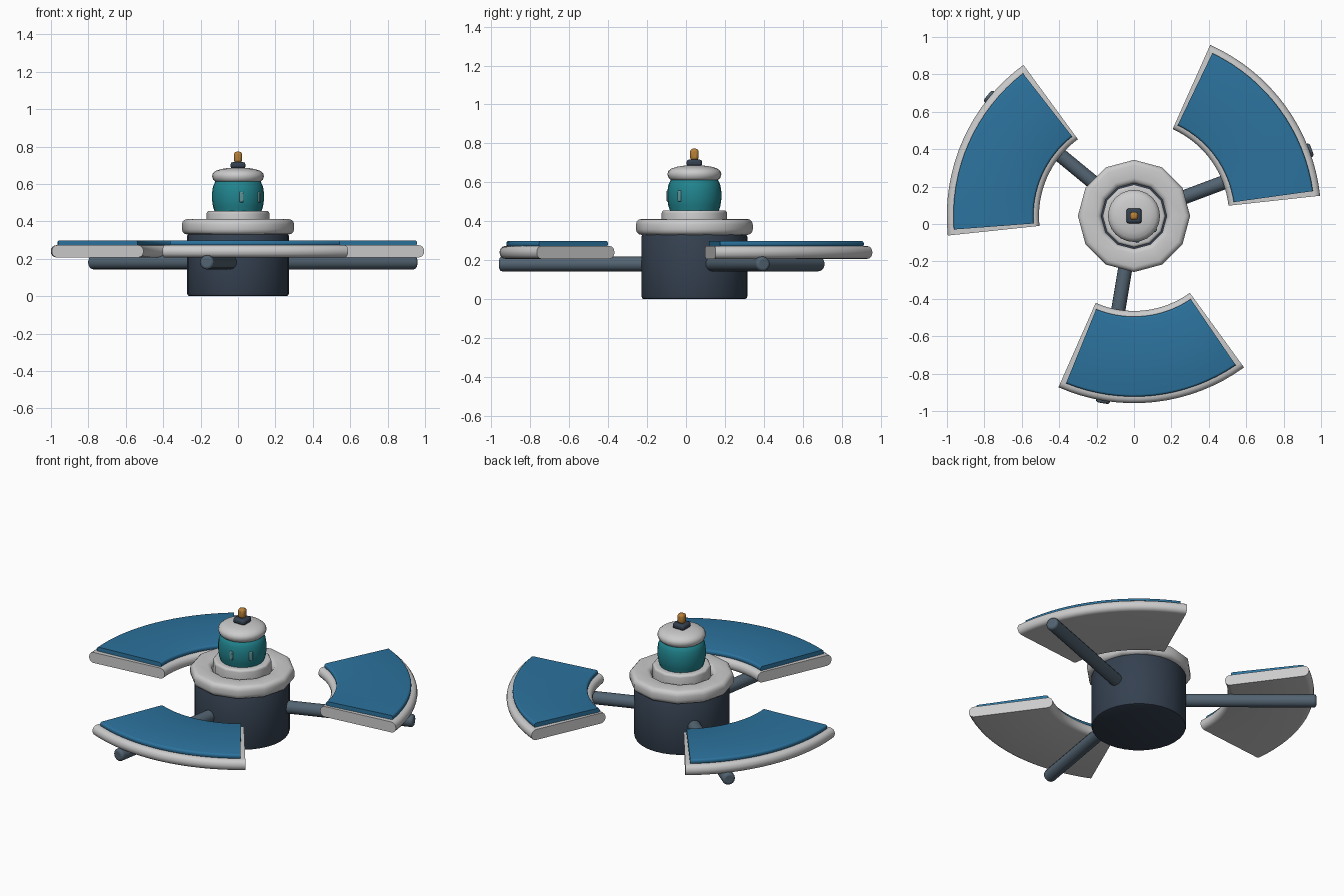
import bpy, bmesh, math
from mathutils import Vector

if "Cube" in bpy.data.objects:
    bpy.data.objects.remove(bpy.data.objects["Cube"])

CY = 0.043  # hub axis sits slightly behind the origin


def material(name, rgb):
    m = bpy.data.materials.new(name)
    m.diffuse_color = (*rgb, 1)
    m.use_nodes = True
    m.node_tree.nodes["Principled BSDF"].inputs["Base Color"].default_value = m.diffuse_color
    return m


NAVY = material("navy", (0.035, 0.052, 0.08))
SLATE = material("slate", (0.085, 0.125, 0.165))
BLUE = material("blue", (0.025, 0.17, 0.34))
TEAL = material("teal", (0.015, 0.23, 0.27))
GLASS = material("glass", (0.12, 0.3, 0.32))
AMBER = material("amber", (0.48, 0.22, 0.04))


def finish(ob, mat=None, angle=40):
    if mat:
        ob.data.materials.append(mat)
    bpy.ops.object.select_all(action='DESELECT')
    ob.select_set(True)
    bpy.context.view_layer.objects.active = ob
    bpy.ops.object.shade_smooth_by_angle(angle=math.radians(angle))
    return ob


def sweep(name, profile, a0, a1, steps, mat=None, closed=False, ring=False):
    """Turn an (r, z) profile about the hub axis, full or part turn, and close the ends."""
    bm = bmesh.new()
    full = a1 - a0 >= 360
    rows = []
    for i in range(steps if full else steps + 1):
        a = math.radians(a0 + (a1 - a0) * i / steps)
        rows.append([bm.verts.new((r * math.cos(a), r * math.sin(a), z)) for r, z in profile])
    n = len(profile)
    for i in range(steps):
        p, q = rows[i], rows[(i + 1) % len(rows)]
        for j in range(n if closed else n - 1):
            k = (j + 1) % n
            bm.faces.new((p[j], q[j], q[k], p[k]))
    if not full:
        bm.faces.new(rows[0])
        bm.faces.new(rows[-1])
    elif not closed:
        bm.faces.new([r[0] for r in rows])
        bm.faces.new([r[-1] for r in rows])
    bmesh.ops.recalc_face_normals(bm, faces=bm.faces)
    me = bpy.data.meshes.new(name)
    bm.to_mesh(me)
    bm.free()
    ob = bpy.data.objects.new(name, me)
    bpy.context.collection.objects.link(ob)
    ob.location.y = CY
    return finish(ob, mat)


def rounded(r0, r1, z0, z1, c, n=3):
    """Rectangle profile with rounded corners."""
    pts = []
    for r, z, s in ((r1 - c, z0 + c, -90), (r1 - c, z1 - c, 0), (r0 + c, z1 - c, 90), (r0 + c, z0 + c, 180)):
        for i in range(n + 1):
            a = math.radians(s + 90 * i / n)
            pts.append((r + c * math.cos(a), z + c * math.sin(a)))
    return pts


def box(name, size, loc, mat, bevel, turn=0):
    bpy.ops.mesh.primitive_cube_add(size=1, location=loc, rotation=(0, 0, turn))
    ob = bpy.context.object
    ob.name = name
    ob.scale = size
    bpy.ops.object.transform_apply(location=False, rotation=False, scale=True)
    b = ob.modifiers.new("bevel", 'BEVEL')
    b.width, b.segments = bevel, 2
    return finish(ob, mat)


# central drum
sweep("hub_drum", [(0.258, 0), (0.268, 0.004), (0.272, 0.014), (0.272, 0.322), (0.265, 0.335), (0.25, 0.34)],
      0, 360, 32, NAVY)

# twelve-sided collar and the smaller ring inside it
sweep("collar_ring", rounded(0.175, 0.3, 0.33, 0.412, 0.028), 0, 360, 12, closed=True)
sweep("dome_base_ring", rounded(0.11, 0.168, 0.34, 0.456, 0.014), 0, 360, 12, closed=True)

# teal turret with rounded cap
sweep("turret", [(0.118, 0.41), (0.124, 0.45), (0.134, 0.48), (0.139, 0.515), (0.139, 0.55), (0.134, 0.585),
                 (0.122, 0.612), (0.10, 0.625)], 0, 360, 24, TEAL)
sweep("turret_cap", [(0.1, 0.608), (0.12, 0.611), (0.133, 0.623), (0.139, 0.642), (0.134, 0.658),
                     (0.118, 0.671), (0.09, 0.68), (0.05, 0.686)], 0, 360, 24)

# two narrow windows on the front right of the turret
for i, deg in enumerate((-82, -34)):
    a = math.radians(deg)
    box(f"window_{i + 1}", (0.02, 0.022, 0.056),
        (0.134 * math.cos(a), CY + 0.134 * math.sin(a), 0.53), GLASS, 0.005, a)

# beacon on top
box("beacon_base", (0.08, 0.08, 0.034), (0, CY, 0.7), NAVY, 0.012)
box("beacon_lamp", (0.043, 0.043, 0.06), (0, CY, 0.743), AMBER, 0.014)

# three arms, each with a curved pad and its blue panel
for i in range(3):
    turn = 120 * i
    a = math.radians(20.5 + turn)
    d = Vector((math.cos(a), math.sin(a), 0))
    bpy.ops.mesh.primitive_cylinder_add(vertices=16, radius=0.038, depth=0.86,
                                        location=d * 0.585 + Vector((0, CY, 0.181)))
    arm = bpy.context.object
    arm.name = f"arm_{i + 1}"
    arm.rotation_euler = (0, math.pi / 2, a)
    b = arm.modifiers.new("bevel", 'BEVEL')
    b.width, b.segments, b.limit_method = 0.014, 3, 'ANGLE'
    b.angle_limit = math.radians(50)
    finish(arm, SLATE)
    sweep(f"pad_{i + 1}", rounded(0.508, 1.001, 0.207, 0.273, 0.03, 4), 6.2 + turn, 66 + turn, 16, closed=True)
    sweep(f"panel_{i + 1}", rounded(0.538, 0.966, 0.268, 0.299, 0.012), 7.9 + turn, 64.3 + turn, 16, BLUE, closed=True)
